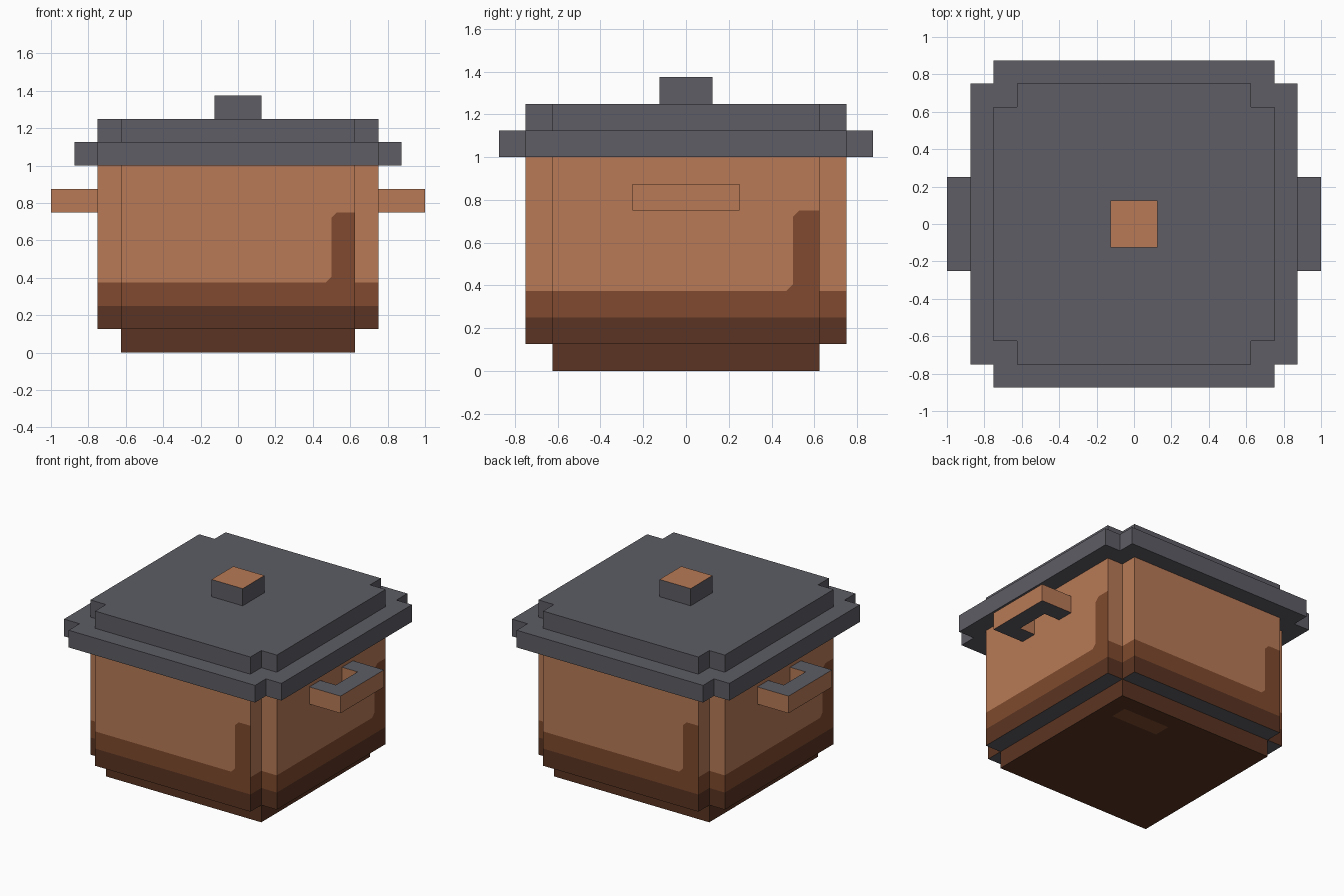
import bpy
import bmesh
from mathutils import Matrix, Vector
from math import pi

if "Cube" in bpy.data.objects:
    bpy.data.objects.remove(bpy.data.objects["Cube"])

U = 0.125  # one modelling step


def make_material(name, rgb):
    lin = [((c / 255 + 0.055) / 1.055) ** 2.4 for c in rgb]
    mat = bpy.data.materials.new(name)
    mat.diffuse_color = (*lin, 1.0)
    mat.use_nodes = True
    mat.node_tree.nodes["Principled BSDF"].inputs["Base Color"].default_value = mat.diffuse_color
    return mat


MATS = [
    make_material("copper", (184, 122, 86)),
    make_material("mid_brown", (128, 74, 46)),
    make_material("dark_brown", (90, 52, 34)),
    make_material("iron_grey", (93, 93, 101)),
]
COPPER, MID, DARK, GREY = range(4)


def finish(name, bm):
    mesh = bpy.data.meshes.new(name)
    bm.to_mesh(mesh)
    bm.free()
    for m in MATS:
        mesh.materials.append(m)
    obj = bpy.data.objects.new(name, mesh)
    bpy.context.collection.objects.link(obj)
    return obj


def prism(outline, z0, z1, side, top, bottom):
    """Extrude a flat outline upward and colour it by face direction."""
    bm = bmesh.new()
    base = bm.faces.new([bm.verts.new((x, y, z0)) for x, y in outline])
    ext = bmesh.ops.extrude_face_region(bm, geom=[base], use_keep_orig=True)
    moved = [v for v in ext["geom"] if isinstance(v, bmesh.types.BMVert)]
    bmesh.ops.translate(bm, verts=moved, vec=(0, 0, z1 - z0))
    bmesh.ops.recalc_face_normals(bm, faces=bm.faces)
    for f in bm.faces:
        f.material_index = top if f.normal.z > 0.5 else bottom if f.normal.z < -0.5 else side
    return bm


def square(r):
    return [(-r, -r), (r, -r), (r, r), (-r, r)]


def notched(r):
    """Square outline with one step cut out of each corner."""
    i = r - U
    corner = [Vector((i, -r)), Vector((i, -i)), Vector((r, -i))]
    return [tuple(Matrix.Rotation(k * pi / 2, 2) @ p) for k in range(4) for p in corner]


# Foot, with a small worn patch cut into its underside
bm = prism(square(5 * U), 0, U, DARK, DARK, DARK)
for co, no in [((U, 0, 0), (1, 0, 0)), ((4 * U, 0, 0), (1, 0, 0)),
               ((0, 3 * U, 0), (0, 1, 0)), ((0, 4 * U, 0), (0, 1, 0))]:
    bmesh.ops.bisect_plane(bm, geom=bm.verts[:] + bm.edges[:] + bm.faces[:],
                           plane_co=co, plane_no=no)
for f in bm.faces:
    c = f.calc_center_median()
    if f.normal.z < -0.5 and U < c.x < 4 * U and 3 * U < c.y < 4 * U:
        f.material_index = MID
finish("foot", bm)

# Pot body: four identical sides, each a panel plus the two walls of a corner notch
bm = bmesh.new()
R, I = 6 * U, 5 * U
Z0, Z1, Z2, Z3, Z4 = U, 2 * U, 3 * U, 6 * U, 8 * U
S, B = 4 * U, 0.03  # stain edge and its corner bevel
stain_edge = [(S - B, Z2), (S, Z2 + B), (S, Z3 - B), (S + B, Z3), (I, Z3)]
panel = [
    ([(-I, Z0), (I, Z0), (I, Z1), (-I, Z1)], DARK),
    ([(-I, Z1), (I, Z1)] + stain_edge[::-1] + [(-I, Z2)], MID),
    ([(-I, Z2)] + stain_edge + [(I, Z4), (-I, Z4)], COPPER),
]
bands = [(Z0, Z1, DARK), (Z1, Z2, MID), (Z2, Z4, COPPER)]
for k in range(4):
    rot = Matrix.Rotation(k * pi / 2, 3, "Z")

    def face(points, mat):
        f = bm.faces.new([bm.verts.new(rot @ Vector(p)) for p in points])
        f.material_index = mat

    for shape, mat in panel:
        face([(x, -R, z) for x, z in shape], mat)
    for a, b in [((I, -R), (I, -I)), ((I, -I), (R, -I))]:
        for lo, hi, mat in bands:
            face([(*a, lo), (*b, lo), (*b, hi), (*a, hi)], mat)
# Underside and closed top
for z, step in [(Z0, -1), (Z4, 1)]:
    f = bm.faces.new([bm.verts.new((x, y, z)) for x, y in notched(R)[::step]])
    f.material_index = GREY
bmesh.ops.remove_doubles(bm, verts=bm.verts, dist=0.0005)
finish("pot_body", bm)

# Lid in two steps, and its knob
finish("lid_rim", prism(notched(7 * U), 8 * U, 9 * U, GREY, GREY, GREY))
finish("lid_top", prism(notched(6 * U), 9 * U, 10 * U, GREY, GREY, GREY))
finish("lid_knob", prism(square(U), 10 * U, 11 * U, GREY, COPPER, GREY))

# U-shaped side handles
loop = [(6, -2), (8, -2), (8, 2), (6, 2), (6, 1), (7, 1), (7, -1), (6, -1)]
for name, s in [("right_handle", U), ("left_handle", -U)]:
    outline = [(x * s, y * s) for x, y in loop]
    finish(name, prism(outline, 6 * U, 7 * U, COPPER, GREY, GREY))
